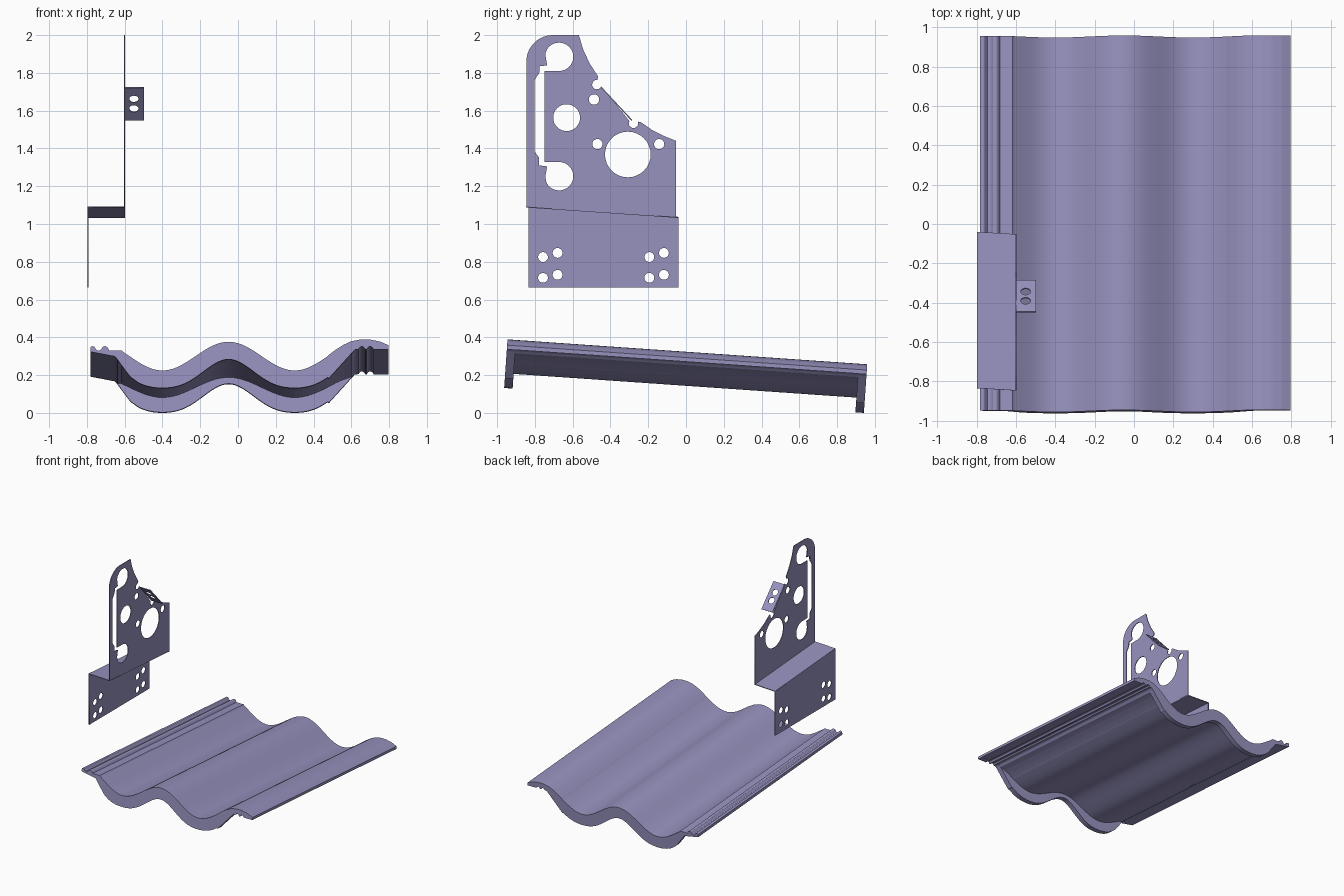
import bpy, bmesh, math
from mathutils import Vector, Matrix

if "Cube" in bpy.data.objects:
    bpy.data.objects.remove(bpy.data.objects["Cube"])

# muted violet-grey used on every part
paint = bpy.data.materials.new("violet_grey")
paint.diffuse_color = (0.31, 0.29, 0.52, 1)
paint.use_nodes = True
paint.node_tree.nodes["Principled BSDF"].inputs["Base Color"].default_value = paint.diffuse_color


def lerp_table(x, pts):
    for (x0, z0), (x1, z1) in zip(pts, pts[1:]):
        if x <= x1:
            return z0 + (z1 - z0) * (x - x0) / (x1 - x0)
    return pts[-1][1]


def bump(x, centre, r, h):
    d = abs(x - centre) / r
    return h * math.sqrt(1 - d * d) if d < 1 else 0.0


# ---------- wavy roof tile: a U-shaped side profile lofted across x ----------
W = 2 * math.pi / 0.70
RIGHT_TOP = [(0.48, 0.308), (0.52, 0.338), (0.56, 0.363), (0.60, 0.381), (0.65, 0.391),
             (0.70, 0.390), (0.75, 0.380), (0.80, 0.359)]
RIB_LEFT = [(-0.78, 0.325), (-0.65, 0.300), (-0.61, 0.245), (-0.57, 0.192), (-0.53, 0.163)]


def wave(x):
    return 0.302 + 0.076 * math.cos(W * (x + 0.05))


def top_z(x):
    if x < -0.61:
        return 0.333 + bump(x, -0.77, 0.018, 0.022) + bump(x, -0.705, 0.02, 0.022)
    return wave(x) if x < 0.48 else lerp_table(x, RIGHT_TOP)


def rib_z(x):
    if x < -0.53:
        return lerp_table(x, RIB_LEFT)
    if x > 0.62:
        return 0.338 + bump(x, 0.655, 0.016, 0.015) + bump(x, 0.70, 0.016, 0.015)
    if x > 0.48:
        return lerp_table(x, [(0.48, 0.183), (0.62, 0.338)])
    slope = 0.076 * W * math.sin(W * (x + 0.05))
    return wave(x) - 0.093 * math.sqrt(1 + slope * slope)


def body_z(x):
    t = top_z(x)
    return max(rib_z(x) + 0.0005, t - 0.015 - 0.3 * max(0, t - 0.228))


def build_tile():
    length, rib, tilt = 1.909, 0.045, math.radians(3.96)
    c, s = math.cos(tilt), math.sin(tilt)

    def place(x, t, z):
        return (x, -0.945 + t * c + (z - 0.39) * s, 0.39 + (z - 0.39) * c - t * s)

    bm = bmesh.new()
    loops = []
    x0, x1, n = -0.782, 0.797, 220
    for i in range(n + 1):
        x = x0 + (x1 - x0) * i / n
        a, b, f = top_z(x), body_z(x), rib_z(x)
        prof = [(0, a), (length, a), (length, f), (length - rib, f),
                (length - rib, b), (rib, b), (rib, f), (0, f)]
        loops.append([bm.verts.new(place(x, t, z)) for t, z in prof])
    for p, q in zip(loops, loops[1:]):
        for k in range(8):
            j = (k + 1) % 8
            bm.faces.new((p[k], p[j], q[j], q[k]))
    bm.faces.new(loops[0])
    bm.faces.new(loops[-1][::-1])
    bmesh.ops.recalc_face_normals(bm, faces=bm.faces)
    low = min(v.co.z for v in bm.verts)
    bmesh.ops.translate(bm, verts=bm.verts, vec=(0, 0, -low))
    me = bpy.data.meshes.new("roof_tile")
    bm.to_mesh(me)
    bm.free()
    me.materials.append(paint)
    ob = bpy.data.objects.new("roof_tile", me)
    bpy.context.collection.objects.link(ob)
    return ob


# ---------- sheet metal helper: outline with holes, placed on axes u, v ----------
def arc(cx, cy, r, a0=0, a1=360, n=32):
    return [(cx + r * math.cos(math.radians(a0 + (a1 - a0) * i / n)),
             cy + r * math.sin(math.radians(a0 + (a1 - a0) * i / n))) for i in range(n + 1)]


def circle(cx, cy, r):
    return arc(cx, cy, r)[:-1]


def sheet(name, loops, origin, u, v):
    cu = bpy.data.curves.new(name, 'CURVE')
    cu.dimensions = '2D'
    cu.fill_mode = 'BOTH'
    cu.extrude = 0.003
    cu.materials.append(paint)
    for pts in loops:
        sp = cu.splines.new('POLY')
        sp.points.add(len(pts) - 1)
        for p, (a, b) in zip(sp.points, pts):
            p.co = (a, b, 0, 1)
        sp.use_cyclic_u = True
    ob = bpy.data.objects.new(name, cu)
    bpy.context.collection.objects.link(ob)
    u, v = Vector(u).normalized(), Vector(v).normalized()
    ob.matrix_world = Matrix.Translation(origin) @ Matrix((u, v, u.cross(v))).transposed().to_4x4()
    bpy.ops.object.select_all(action='DESELECT')
    ob.select_set(True)
    bpy.context.view_layer.objects.active = ob
    bpy.ops.object.convert(target='MESH')


tile = build_tile()

# upper plate with notches, bored holes and the C-shaped slot
outline = ([(-0.845, 1.09), (-0.052, 1.036), (-0.052, 1.44), (-0.12, 1.467), (-0.18, 1.498), (-0.24, 1.54)]
           + arc(-0.278, 1.533, 0.025, 20, -210, 14)
           + arc(-0.472, 1.738, 0.025, -20, -275, 14)
           + [(-0.465, 1.78), (-0.51, 1.85), (-0.545, 1.925), (-0.567, 2.0)]
           + arc(-0.705, 1.86, 0.14, 90, 180, 14))
slot = (arc(-0.672, 1.885, 0.075, 270, 510)
        + [(-0.745, 1.90), (-0.735, 1.84), (-0.775, 1.835), (-0.777, 1.80), (-0.803, 1.76),
           (-0.803, 1.385), (-0.777, 1.35), (-0.777, 1.31), (-0.735, 1.305), (-0.745, 1.25)]
        + arc(-0.672, 1.253, 0.075, 207, 450)
        + [(-0.748, 1.329), (-0.748, 1.809)])
holes = [(-0.308, 1.368, 0.121), (-0.632, 1.563, 0.071), (-0.487, 1.659, 0.027),
         (-0.469, 1.423, 0.027), (-0.142, 1.423, 0.027)]
sheet("bracket_upper_plate", [outline, slot] + [circle(*h) for h in holes],
      (-0.6, 0, 0), (0, 1, 0), (0, 0, 1))

# lower plate with two groups of four screw holes
screws = [circle(y + dy, z, 0.026) for y in (-0.757, -0.194)
          for dy, z in ((0, 0.825), (0.077, 0.847), (0, 0.715), (0.077, 0.731))]
sheet("bracket_lower_plate",
      [[(-0.835, 0.665), (-0.04, 0.665), (-0.04, 1.036), (-0.835, 1.09)]] + screws,
      (-0.795, 0, 0), (0, 1, 0), (0, 0, 1))

# sloping shelf joining the two plates
sheet("bracket_shelf", [[(-0.798, 0.008), (-0.597, -0.004), (-0.597, 0.793), (-0.798, 0.805)]],
      (0, -0.843, 1.09), (1, 0, 0), (0, 0.79, -0.054))

# bent tab with two holes along the oblique edge
sheet("bracket_tab",
      [[(0, 0), (0.102, 0), (0.102, 0.236), (0, 0.236)],
       circle(0.049, 0.086, 0.025), circle(0.049, 0.155, 0.025)],
      (-0.6, -0.287, 1.549), (1, 0, 0), (0, -0.162, 0.175))

bpy.ops.object.select_all(action='DESELECT')
tile.select_set(True)
bpy.context.view_layer.objects.active = tile
bpy.ops.object.shade_smooth_by_angle(angle=math.radians(30))
